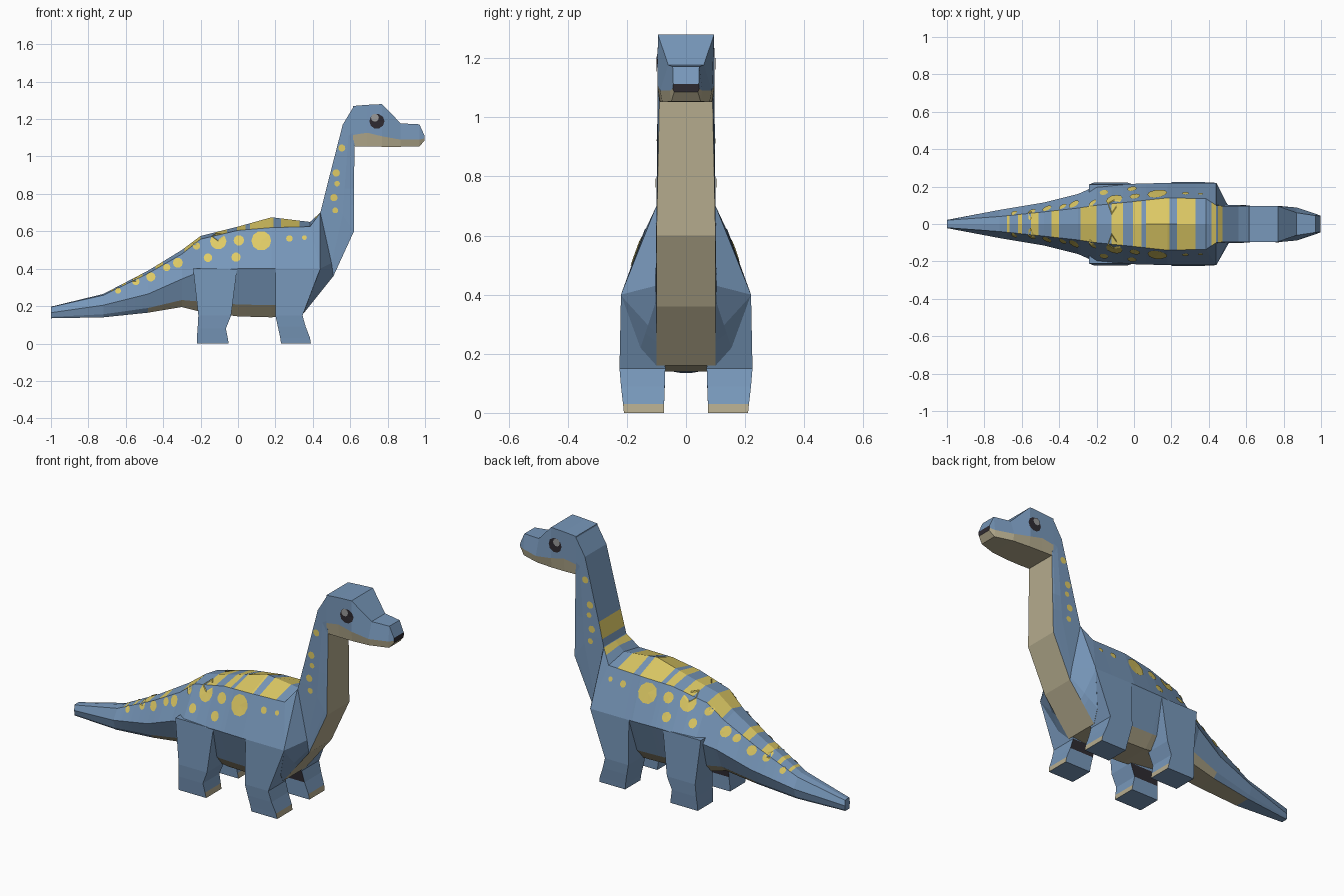
import bpy, bmesh, math
from mathutils import Vector
from mathutils.bvhtree import BVHTree

if "Cube" in bpy.data.objects:
    bpy.data.objects.remove(bpy.data.objects["Cube"])


def material(name, rgb):
    m = bpy.data.materials.new(name)
    m.diffuse_color = (*rgb, 1)
    m.use_nodes = True
    m.node_tree.nodes["Principled BSDF"].inputs["Base Color"].default_value = m.diffuse_color
    return m


MATS = [material("skin blue", (0.185, 0.31, 0.49)),
        material("belly beige", (0.46, 0.41, 0.27)),
        material("marking yellow", (0.73, 0.59, 0.13)),
        material("dark grey", (0.027, 0.023, 0.03)),
        material("eye grey", (0.32, 0.32, 0.32))]
BLUE, BEIGE, YELLOW, DARK, GREY = range(5)


def finish(bm, name):
    me = bpy.data.meshes.new(name)
    bm.to_mesh(me)
    for m in MATS:
        me.materials.append(m)
    ob = bpy.data.objects.new(name, me)
    bpy.context.collection.objects.link(ob)
    return ob


def loft(rings, colour, caps=(BLUE, BLUE)):
    """Skin closed rings of points; colour(side index, face centre) gives the material."""
    bm = bmesh.new()
    vs = [[bm.verts.new(p) for p in r] for r in rings]
    n = len(vs[0])
    for a, b in zip(vs, vs[1:]):
        for i in range(n):
            j = (i + 1) % n
            f = bm.faces.new((a[i], a[j], b[j], b[i]))
            f.material_index = colour(i, f.calc_center_median())
    for ring, c in zip((vs[0], vs[-1]), caps):
        bm.faces.new(ring).material_index = c
    bmesh.ops.recalc_face_normals(bm, faces=bm.faces[:])
    return bm


def body_ring(top, ridge, side, bottom):
    """Nine-point section: spine, ridge, flank, lower flank and belly, mirrored in y."""
    (sx, sz, sw), (bx, bz, bw) = side, bottom
    lower = (sx + (bx - sx) * 0.75, sz + (bz - sz) * 0.75, bw + (sw - bw) * 0.45)
    half = [ridge, side, lower, bottom]
    pts = [(top[0], 0, top[1])]
    pts += [(x, w, z) for x, z, w in half]
    pts += [(x, -w, z) for x, z, w in reversed(half)]
    return pts


# Tail and trunk sections: x, spine z, ridge (w, z), flank (w, z), belly (w, z)
trunk = [(-1.0, .197, .02, .195, .022, .165, .018, .135),
         (-.72, .265, .04, .258, .075, .205, .045, .14),
         (-.48, .39, .065, .375, .115, .265, .06, .165),
         (-.30, .50, .085, .478, .16, .345, .075, .195),
         (-.20, .575, .10, .558, .205, .385, .085, .17),
         (0, .625, .12, .605, .215, .40, .09, .145),
         (.18, .675, .14, .62, .22, .40, .09, .14)]
rings = [body_ring((x, t), (x, z1, w1), (x, z2, w2), (x, z3, w3))
         for x, t, w1, z1, w2, z2, w3, z3 in trunk]
# Shoulder, chest and neck sections
rings += [body_ring((.385, .65), (.385, .625, .135), (.44, .40, .22), (.35, .16, .10)),
          body_ring((.44, .70), (.44, .70, .10), (.50, .43, .103), (.51, .36, .10)),
          body_ring((.47, .82), (.47, .82, .097), (.56, .69, .10), (.62, .60, .10)),
          body_ring((.56, 1.17), (.56, 1.17, .095), (.59, 1.11, .096), (.622, 1.05, .09)),
          body_ring((.62, 1.27), (.62, 1.27, .095), (.62, 1.13, .096), (.622, 1.055, .09))]


def body_colour(i, c):
    if i == 4 and c.x > -.62:
        return BEIGE
    if i in (3, 5) and -.4 < c.x < .37:
        return BEIGE
    return BLUE


body = loft(rings, body_colour)

# Back stripes: cut the body at each stripe edge, then colour the upper faces
stripes = [(-.68, -.665), (-.62, -.60), (-.55, -.51), (-.44, -.40), (-.285, -.20),
           (-.12, -.06), (-.005, .04), (.065, .19), (.23, .33), (.415, .438)]
cuts = [((x, 0, 0), (1, 0, 0)) for s in stripes for x in s]
cuts += [((0, 0, z), (0, 0, 1)) for z in (.74, .83)]
for co, no in cuts:
    bmesh.ops.bisect_plane(body, geom=body.verts[:] + body.edges[:] + body.faces[:],
                           plane_co=co, plane_no=no)
body.normal_update()
for f in body.faces:
    c = f.calc_center_median()
    if f.normal.z > .6 and any(a < c.x < b for a, b in stripes):
        f.material_index = YELLOW
    if f.normal.x < -.8 and .74 < c.z < .83 and c.x > 0:
        f.material_index = YELLOW
body_tree = BVHTree.FromBMesh(body)
finish(body, "body_tail_and_neck")

# Head sections: x, crown (z, w), mouth line (z, w), jaw (z, w)
head_rows = [(.615, 1.27, .095, 1.115, .097, 1.055, .09),
             (.69, 1.276, .095, 1.127, .097, 1.053, .09),
             (.77, 1.28, .095, 1.108, .097, 1.052, .088),
             (.87, 1.177, .06, 1.09, .088, 1.052, .08),
             (.97, 1.172, .045, 1.09, .055, 1.053, .05),
             (.997, 1.112, .043, 1.097, .045, 1.085, .04)]
head_rings = [[(x, a, z) for a, z in ((wt, zt), (wm, zm), (wb, zb), (-wb, zb), (-wm, zm), (-wt, zt))]
              for x, zt, wt, zm, wm, zb, wb in head_rows]
head = loft(head_rings, lambda i, c: BEIGE if i in (1, 2, 3) else BLUE, (BLUE, DARK))
head_tree = BVHTree.FromBMesh(head)
finish(head, "head")

# Legs: z, x from, x to, inner y, outer y
hind = [(.40, -.24, -.005, .08, .212), (.15, -.212, -.037, .07, .222),
        (.08, -.216, -.065, .072, .218), (.03, -.22, -.055, .074, .213), (0, -.22, -.05, .075, .21)]
fore = [(.40, .20, .44, .08, .22), (.15, .20, .345, .07, .225),
        (.09, .213, .362, .072, .22), (.03, .226, .385, .074, .213), (0, .23, .39, .075, .21)]


def leg_colour(i, c):
    if i == 1 and c.z < .03:
        return BEIGE      # toes
    if i == 0 and .08 < c.z < .15:
        return DARK       # inner side
    return BLUE


for name, rows in (("hind_leg", hind), ("front_leg", fore)):
    for side, s in (("right", -1), ("left", 1)):
        leg = loft([[(a, s * p, z), (b, s * p, z), (b, s * q, z), (a, s * q, z)]
                    for z, a, b, p, q in rows], leg_colour)
        finish(leg, f"{name}_{side}")


def patches(name, tree, discs, colour, lift=.004, sides=10):
    """Thin round plates laid on both flanks; discs are (x, z, radius)."""
    bm = bmesh.new()
    for x, z, r in discs:
        for s in (-1, 1):
            angles = [math.tau * k / sides for k in range(sides)]
            pts = [(x, z)] + [(x + r * math.cos(t), z + r * math.sin(t)) for t in angles]
            hits = [tree.ray_cast(Vector((px, s, pz)), Vector((0, -s, 0))) for px, pz in pts]
            if any(h[0] is None for h in hits):
                continue
            v = [bm.verts.new(h[0] + h[1] * lift) for h in hits]
            for k in range(sides):
                tri = [v[0], v[1 + k], v[1 + (k + 1) % sides]]
                f = bm.faces.new(tri if s > 0 else tri[::-1])
                f.material_index = colour
                f.normal_update()
                if f.normal.y * s < 0:
                    f.normal_flip()
    finish(bm, name)


# Flank and neck spots
spots = [(-.64, .28, .016), (-.545, .33, .02), (-.465, .355, .025), (-.38, .405, .02),
         (-.32, .43, .027), (-.22, .52, .02), (-.105, .545, .044), (.005, .55, .028),
         (.125, .548, .053), (.275, .56, .018), (.355, .565, .013), (-.16, .457, .023),
         (-.01, .46, .025), (.555, 1.045, .019), (.525, .912, .02), (.53, .855, .015),
         (.513, .78, .02), (.52, .712, .016)]
patches("skin_spots", body_tree, spots, YELLOW)

# Eyes with a lighter upper lid
patches("eyes", head_tree, [(.742, 1.188, .04)], DARK, .003)
patches("eye_highlights", head_tree, [(.732, 1.207, .021)], GREY, .006)
